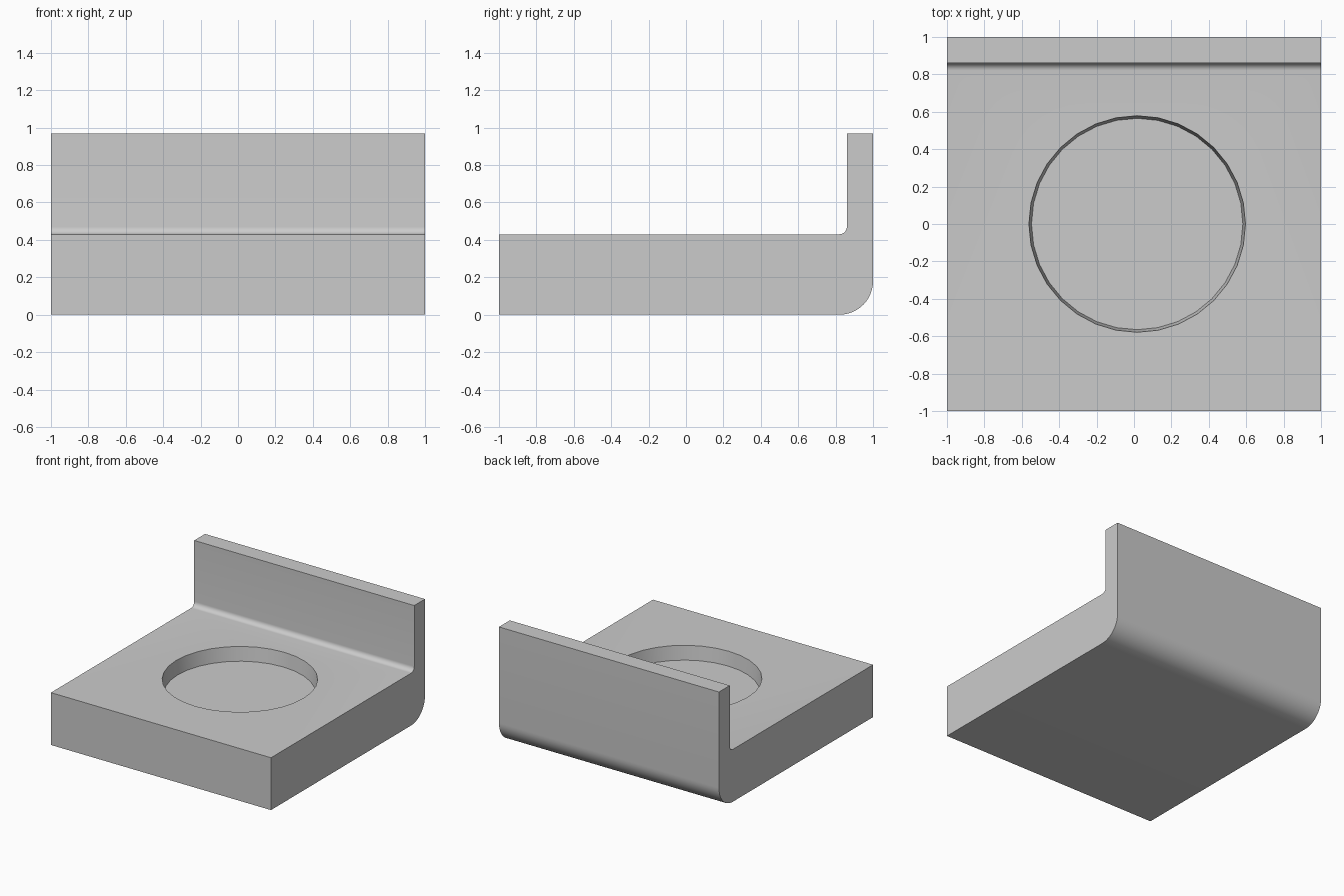
import bpy, bmesh
from math import sin, cos, pi, radians

if "Cube" in bpy.data.objects:
    bpy.data.objects.remove(bpy.data.objects["Cube"])

BASE_TOP, HEIGHT, WALL_Y = 0.43, 0.97, 0.86


def arc(cy, cz, r, start, end, steps):
    """Points of a circular arc in the y-z plane, angles in degrees."""
    angles = [radians(start + (end - start) * i / steps) for i in range(steps + 1)]
    return [(cy + r * cos(a), cz + r * sin(a)) for a in angles]


def make_object(name, bm):
    bmesh.ops.recalc_face_normals(bm, faces=bm.faces[:])
    mesh = bpy.data.meshes.new(name)
    bm.to_mesh(mesh)
    bm.free()
    obj = bpy.data.objects.new(name, mesh)
    bpy.context.collection.objects.link(obj)
    return obj


# L-shaped side profile with rounded outer and inner bends
profile = [(-1, BASE_TOP), (-1, 0)]
profile += arc(0.82, 0.18, 0.18, -90, 0, 12)
profile += [(1, HEIGHT), (WALL_Y, HEIGHT)]
profile += arc(WALL_Y - 0.04, BASE_TOP + 0.04, 0.04, 0, -90, 8)

# Bracket body: profile extruded across the width
bm = bmesh.new()
face = bm.faces.new([bm.verts.new((-1, y, z)) for y, z in profile])
side = bmesh.ops.extrude_face_region(bm, geom=[face])
bmesh.ops.translate(bm, vec=(2, 0, 0),
                    verts=[v for v in side["geom"] if isinstance(v, bmesh.types.BMVert)])
bracket = make_object("bracket", bm)

# Slightly tapered round recess in the base
FLOOR = 0.315
depth = BASE_TOP - FLOOR
bm = bmesh.new()
bmesh.ops.create_cone(bm, cap_ends=True, segments=32, radius1=0.565,
                      radius2=0.593, depth=2 * depth)
bmesh.ops.translate(bm, vec=(0.017, 0, BASE_TOP), verts=bm.verts[:])
cutter = make_object("recess_cutter", bm)
cutter.hide_render = True

cut = bracket.modifiers.new("recess", "BOOLEAN")
cut.operation = "DIFFERENCE"
cut.solver = "EXACT"
cut.object = cutter
bpy.context.view_layer.objects.active = bracket
bracket.select_set(True)
bpy.ops.object.modifier_apply(modifier=cut.name)
bpy.data.objects.remove(cutter)

# Smooth bends, crisp corners
bpy.ops.object.shade_smooth_by_angle(angle=radians(30))
